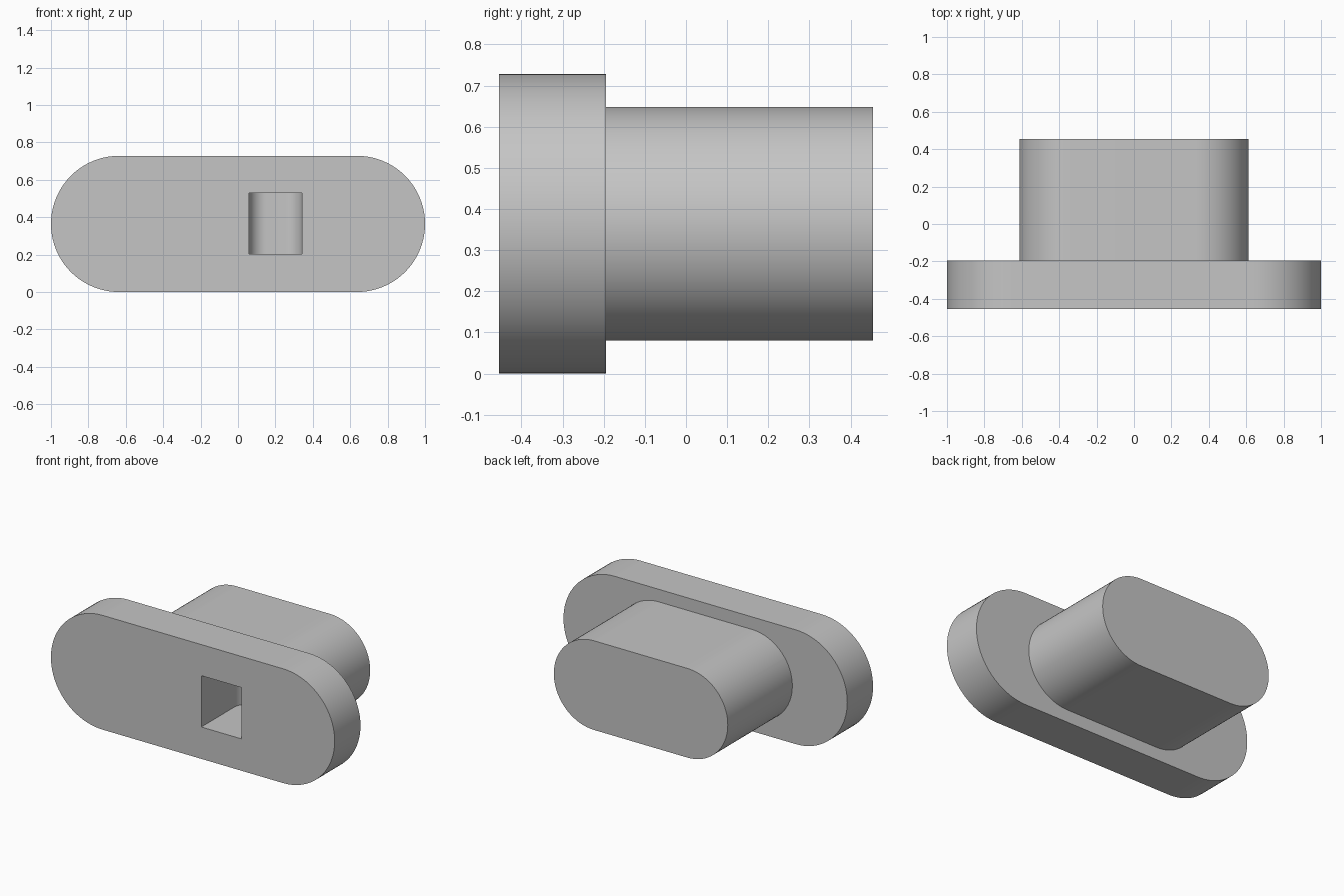
import bpy, bmesh, math

default_cube = bpy.data.objects.get("Cube")
if default_cube:
    bpy.data.objects.remove(default_cube, do_unlink=True)

grey = bpy.data.materials.new("light grey")
grey.use_nodes = True
grey.diffuse_color = (0.56, 0.56, 0.56, 1)
bsdf = next(n for n in grey.node_tree.nodes if n.type == 'BSDF_PRINCIPLED')
bsdf.inputs["Base Color"].default_value = grey.diffuse_color


def prism(name, outline, offset):
    """Extrude a closed outline of 3D points along an offset vector."""
    bm = bmesh.new()
    face = bm.faces.new([bm.verts.new(p) for p in outline])
    side = bmesh.ops.extrude_face_region(bm, geom=[face])["geom"]
    moved = [v for v in side if isinstance(v, bmesh.types.BMVert)]
    bmesh.ops.translate(bm, verts=moved, vec=offset)
    bmesh.ops.recalc_face_normals(bm, faces=bm.faces)
    mesh = bpy.data.meshes.new(name)
    bm.to_mesh(mesh)
    bm.free()
    mesh.materials.append(grey)
    obj = bpy.data.objects.new(name, mesh)
    bpy.context.collection.objects.link(obj)
    return obj


def arc(cx, cy, r, start, end, steps):
    """Points along an arc, angles in degrees."""
    angles = [math.radians(start + (end - start) * i / steps) for i in range(steps + 1)]
    return [(cx + r * math.cos(a), cy + r * math.sin(a)) for a in angles]


def stadium(name, half_width, radius, front, back):
    """Bar with fully round ends, running from front to back along y."""
    c = half_width - radius
    pts = arc(c, MID_Z, radius, -90, 90, 40) + arc(-c, MID_Z, radius, 90, 270, 40)
    return prism(name, [(x, front, z) for x, z in pts], (0, back - front, 0))


def combine(target, tool, operation):
    """Apply a boolean and discard the tool object."""
    tool.hide_render = True
    mod = target.modifiers.new(operation.lower(), 'BOOLEAN')
    mod.operation = operation
    mod.solver = 'EXACT'
    mod.object = tool
    bpy.context.view_layer.objects.active = target
    bpy.ops.object.modifier_apply(modifier=mod.name)
    bpy.data.objects.remove(tool, do_unlink=True)


MID_Z = 0.364
FRONT, STEP, BACK = -0.455, -0.195, 0.455

# Wide flange with the narrower plug behind it
body = stadium("flanged_plug", 1.0, MID_Z, FRONT, STEP)
plug = stadium("plug", 0.613, 0.284, STEP - 0.1, BACK)
combine(body, plug, 'UNION')

# Off-centre pocket with rounded inner corners
left, right, low, high = 0.06, 0.342, 0.203, 0.53
fillet, end = 0.09, -0.035
plan = [(left, FRONT - 0.1), (right, FRONT - 0.1)]
plan += arc(right - fillet, end - fillet, fillet, 0, 90, 14)
plan += arc(left + fillet, end - fillet, fillet, 90, 180, 14)
pocket = prism("pocket_cutter", [(x, y, low) for x, y in plan], (0, 0, high - low))
combine(body, pocket, 'DIFFERENCE')

# Smooth the round ends, keep rims crisp
bpy.ops.object.select_all(action='DESELECT')
body.select_set(True)
bpy.context.view_layer.objects.active = body
bpy.ops.object.shade_smooth_by_angle(angle=math.radians(30))
